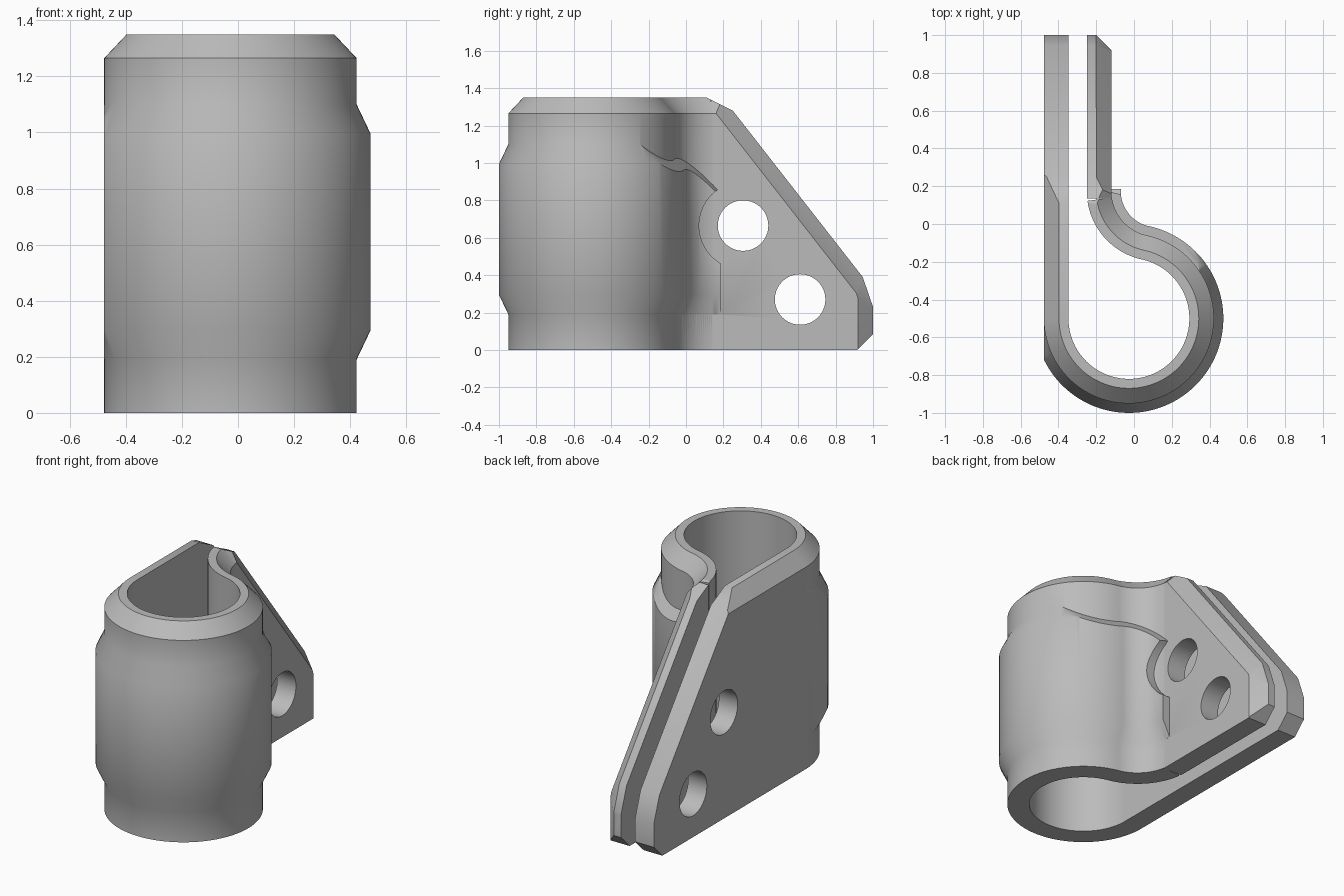
import bpy, bmesh
from math import sin, cos, radians, pi
from mathutils import Vector, Matrix

if "Cube" in bpy.data.objects:
    bpy.data.objects.remove(bpy.data.objects["Cube"], do_unlink=True)

grey = bpy.data.materials.new("plain_grey")
grey.use_nodes = True
grey.diffuse_color = (0.5, 0.5, 0.5, 1)
grey.node_tree.nodes["Principled BSDF"].inputs["Base Color"].default_value = (0.5, 0.5, 0.5, 1)

RING, FILLET = Vector((-0.027, -0.5)), Vector((0.12, 0.174))
R_IN, R_FILLET, WALL, TOP = 0.32, 0.37, 0.13, 1.35
JOIN = 77.7          # angle where ring and fillet meet


def arc(centre, radius, a0, a1, steps, side):
    """Points on the inner wall with the direction of the outer wall."""
    out = []
    for i in range(steps + 1):
        a = radians(a0 + (a1 - a0) * i / steps)
        d = Vector((cos(a), sin(a)))
        out.append((centre + d * radius, d * side))
    return out


def make_object(name, bm):
    bmesh.ops.recalc_face_normals(bm, faces=bm.faces[:])
    mesh = bpy.data.meshes.new(name)
    bm.to_mesh(mesh)
    bm.free()
    mesh.materials.append(grey)
    ob = bpy.data.objects.new(name, mesh)
    bpy.context.collection.objects.link(ob)
    return ob


def sweep(path, section):
    """Sweep an (offset, height) section along a plan path."""
    bm = bmesh.new()
    rows = [[bm.verts.new((*(p + d * o), z)) for o, z in section] for p, d in path]
    n = len(section)
    for a, b in zip(rows, rows[1:]):
        for i in range(n):
            j = (i + 1) % n
            bm.faces.new((a[i], a[j], b[j], b[i]))
    bm.faces.new(rows[0])
    bm.faces.new(rows[-1])
    bmesh.ops.recalc_face_normals(bm, faces=bm.faces[:])
    return bm


def slice_off(bm, point, normal):
    bmesh.ops.bisect_plane(bm, geom=bm.verts[:] + bm.edges[:] + bm.faces[:], dist=1e-5,
                           plane_co=point, plane_no=Vector(normal).normalized(), clear_outer=True)
    rim = [e for e in bm.edges if e.is_boundary]
    if rim:
        bmesh.ops.holes_fill(bm, edges=rim, sides=0)


def trim_outline(bm):
    """Shared side outline of both lugs."""
    outline = [(0.11, TOP), (0.25, 1.28), (0.945, 0.39), (1.0, 0.23), (1.0, 0.085), (0.915, 0)]
    for (y0, z0), (y1, z1) in zip(outline, outline[1:]):
        if y0 != y1:
            slice_off(bm, (0, y0, z0), (0, z0 - z1, y1 - y0))


def cylinder_x(name, y, z, radius, x0, x1):
    bm = bmesh.new()
    bmesh.ops.create_cone(bm, cap_ends=True, segments=64, radius1=radius, radius2=radius, depth=x1 - x0,
                          matrix=Matrix.Translation(((x0 + x1) / 2, y, z)) @ Matrix.Rotation(pi / 2, 4, 'Y'))
    ob = make_object(name, bm)
    ob.hide_render = True
    return ob


def combine(target, other, operation):
    mod = target.modifiers.new(operation.lower(), 'BOOLEAN')
    mod.operation, mod.object, mod.solver = operation, other, 'EXACT'
    bpy.context.view_layer.objects.active = target
    bpy.ops.object.modifier_apply(modifier=mod.name)
    bpy.data.objects.remove(other, do_unlink=True)


ring = arc(RING, R_IN, 180, 360 + JOIN, 96, 1)
left_dir, right_dir = Vector((-1, 0)), Vector((1, 0))
wall_section = [(0, 0), (WALL, 0), (WALL, 1.265), (0.05, TOP), (0, TOP)]

# Strap: flat lug, ring and reverse curve in one sweep
strap_path = [(Vector((RING.x - R_IN, 1)), left_dir)] + ring \
    + arc(FILLET, R_FILLET, 180 + JOIN, 188, 28, -1)[1:]
bm = sweep(strap_path, wall_section)
trim_outline(bm)
clamp = make_object("clamp_body", bm)

# Second lug with chamfered outer rim
x_in = FILLET.x - R_FILLET
bm = sweep([(Vector((x_in, y)), right_dir) for y in (0.135, 1)], wall_section)
trim_outline(bm)
rim_x = x_in + 0.05
slice_off(bm, (rim_x, 1, 0), (1, 1, 0))
slice_off(bm, (rim_x, 0.945, 0.39), (1, 0.788, 0.615))
slice_off(bm, (rim_x, 0.945, 0.39), (0.76, 0.946, 0.325))
lug = make_object("chamfered_lug", bm)

# Raised band around the ring
band_path = ring + arc(FILLET, R_FILLET, 180 + JOIN, 180, 28, -1)[1:] + [(Vector((x_in, 0.185)), right_dir)]
band_section = [(0.1, 0.19), (WALL, 0.19), (0.18, 0.295), (0.18, 0.995), (WALL, 1.1), (0.1, 1.1)]
bm = sweep(band_path, band_section)
slice_off(bm, (RING.x - R_IN - WALL, 0, 0), (-1, 0, 0))
slice_off(bm, (x_in + WALL, 0.165, 0.86), (0.3, 0.735, 0.68))
band = make_object("raised_band", bm)
combine(band, cylinder_x("bolt_head_clearance", 0.305, 0.665, 0.235, -0.4, 0.2), 'DIFFERENCE')

# One solid piece, then the bolt holes
combine(clamp, lug, 'UNION')
combine(clamp, band, 'UNION')
for y, z in ((0.305, 0.665), (0.61, 0.27)):
    combine(clamp, cylinder_x("bolt_hole", y, z, 0.135, -0.7, 0.2), 'DIFFERENCE')

bpy.ops.object.select_all(action='DESELECT')
clamp.select_set(True)
bpy.context.view_layer.objects.active = clamp
bpy.ops.object.shade_smooth_by_angle(angle=radians(30))
